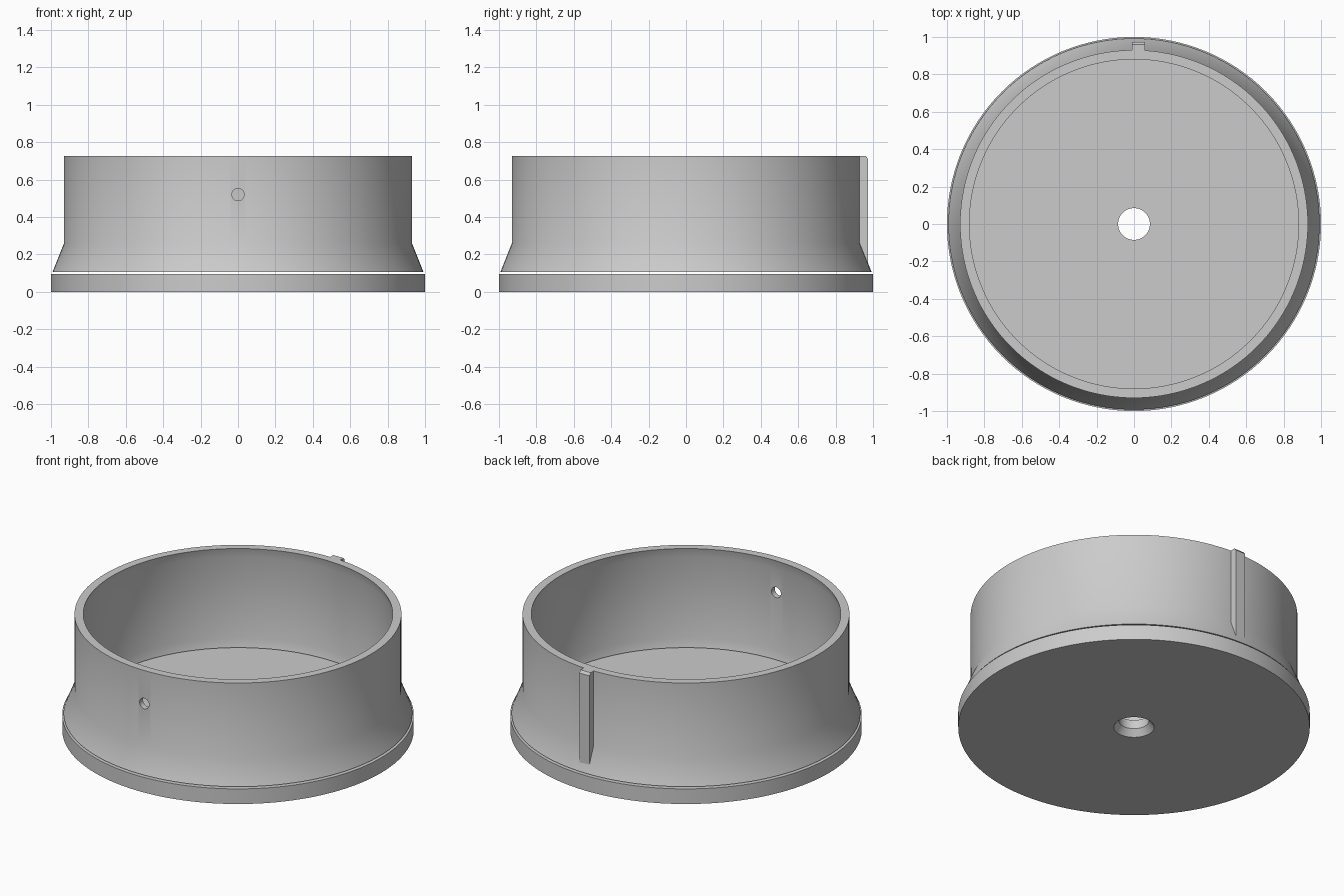
import bpy, bmesh, math

if "Cube" in bpy.data.objects:
    bpy.data.objects.remove(bpy.data.objects["Cube"])

SIDES = 128
grey = bpy.data.materials.new("light grey")
grey.diffuse_color = (0.6, 0.6, 0.6, 1)
grey.use_nodes = True
grey.node_tree.nodes["Principled BSDF"].inputs["Base Color"].default_value = grey.diffuse_color


def finish(name, bm):
    bmesh.ops.recalc_face_normals(bm, faces=bm.faces)
    mesh = bpy.data.meshes.new(name)
    bm.to_mesh(mesh)
    bm.free()
    mesh.materials.append(grey)
    obj = bpy.data.objects.new(name, mesh)
    bpy.context.collection.objects.link(obj)
    return obj


def lathe(name, profile):
    """Revolve a closed (radius, z) outline around the z axis."""
    bm = bmesh.new()
    rings = []
    for i in range(SIDES):
        a = 2 * math.pi * i / SIDES
        rings.append([bm.verts.new((r * math.cos(a), r * math.sin(a), z)) for r, z in profile])
    n = len(profile)
    for i in range(SIDES):
        a, b = rings[i], rings[(i + 1) % SIDES]
        for j in range(n):
            k = (j + 1) % n
            bm.faces.new((a[j], b[j], b[k], a[k]))
    return finish(name, bm)


def smooth(obj, angle=30):
    bpy.ops.object.select_all(action='DESELECT')
    obj.select_set(True)
    bpy.context.view_layer.objects.active = obj
    bpy.ops.object.shade_smooth_by_angle(angle=math.radians(angle))


# Flat base disc with a countersunk centre hole
base = lathe("base_disc", [(0.115, 0), (1, 0), (1, 0.095), (0.085, 0.095), (0.085, 0.04)])
smooth(base)

# Upright wall with flared skirt and a shallow recess inside, just clear of the base
wall = lathe("flared_wall", [
    (0.88, 0.105), (0.992, 0.105), (0.93, 0.26), (0.93, 0.727), (0.88, 0.727),
    (0.895, 0.67), (0.895, 0.16)])

# Small round hole through the front of the wall
bm = bmesh.new()
bmesh.ops.create_cone(bm, cap_ends=True, segments=32, radius1=0.033, radius2=0.033, depth=0.3)
cutter = finish("hole_cutter", bm)
cutter.rotation_euler = (math.pi / 2, 0, 0)
cutter.location = (0, -0.91, 0.52)
cut = wall.modifiers.new("front hole", 'BOOLEAN')
cut.object = cutter
cut.solver = 'EXACT'
bpy.context.view_layer.objects.active = wall
bpy.ops.object.modifier_apply(modifier=cut.name)
bpy.data.objects.remove(cutter)
smooth(wall)

# Upright key on the back, with a small chamfer at its top outer corner
bm = bmesh.new()
outline = [(0.915, 0.12), (0.972, 0.12), (0.972, 0.712), (0.96, 0.727), (0.915, 0.727)]
left, right = [[bm.verts.new((x, y, z)) for y, z in outline] for x in (-0.01, 0.06)]
bm.faces.new(left)
bm.faces.new(right)
for j in range(len(outline)):
    k = (j + 1) % len(outline)
    bm.faces.new((left[j], left[k], right[k], right[j]))
finish("back_key", bm)
